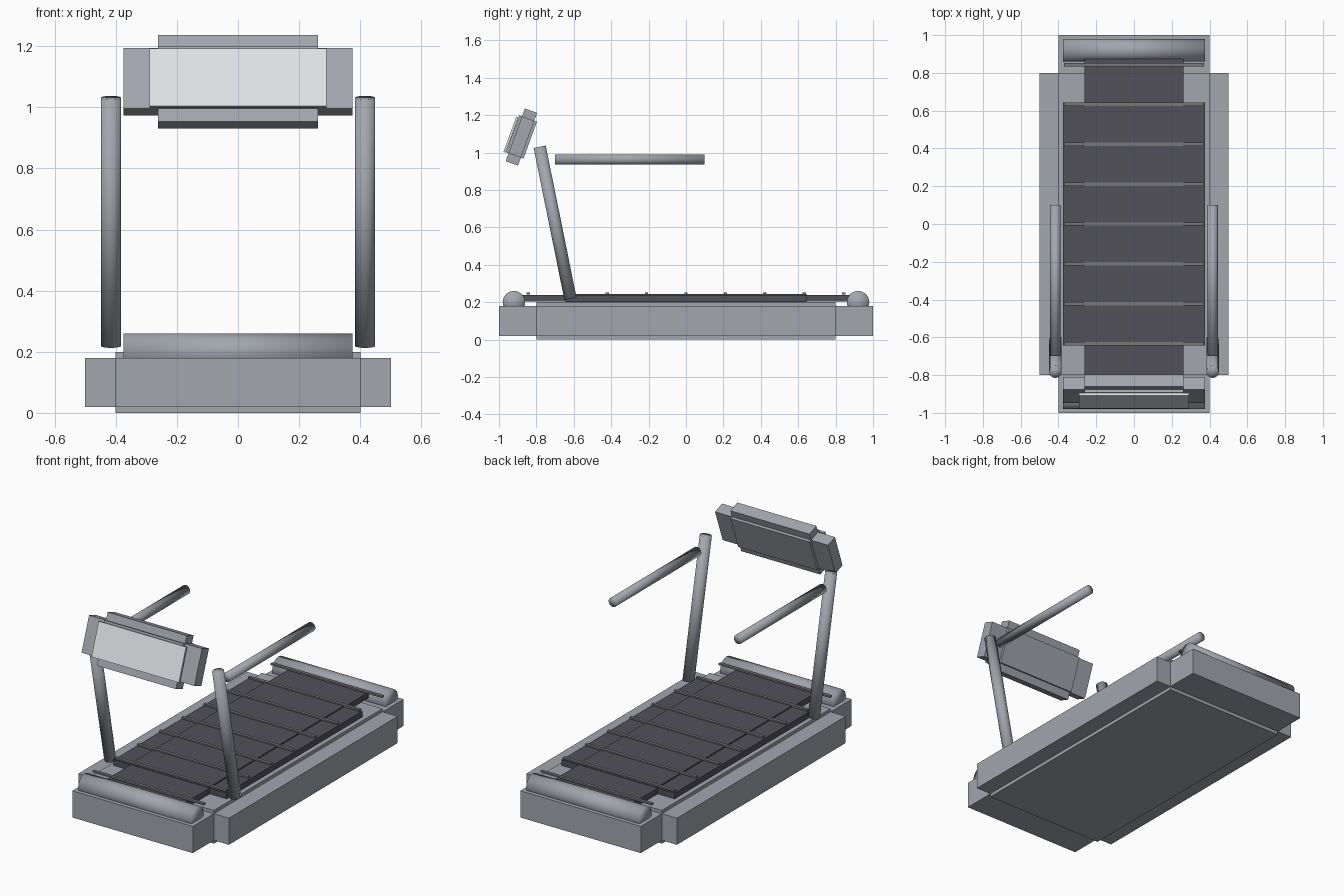
import bpy, bmesh, math
from mathutils import Matrix, Vector

if "Cube" in bpy.data.objects:
    bpy.data.objects.remove(bpy.data.objects["Cube"], do_unlink=True)


def material(name, rgb):
    m = bpy.data.materials.new(name)
    m.use_nodes = True
    m.diffuse_color = (*rgb, 1)
    bsdf = next(n for n in m.node_tree.nodes if n.type == "BSDF_PRINCIPLED")
    bsdf.inputs["Base Color"].default_value = (*rgb, 1)
    return m


FRAME = material("frame grey", (0.36, 0.385, 0.42))
BELT = material("belt charcoal", (0.085, 0.082, 0.1))
SLAT = material("slat grey", (0.19, 0.19, 0.19))
SCREEN = material("screen pale grey", (0.74, 0.76, 0.79))


def finish(name, bm, mat, centre, tilt=0.0, smooth=False):
    """Turn a bmesh into a named object tilted about x."""
    mesh = bpy.data.meshes.new(name)
    bm.to_mesh(mesh)
    bm.free()
    mesh.materials.append(mat)
    for p in mesh.polygons:
        p.use_smooth = smooth
    ob = bpy.data.objects.new(name, mesh)
    bpy.context.collection.objects.link(ob)
    ob.location = centre
    ob.rotation_euler.x = tilt
    return ob


def add_box(bm, half, centre=(0, 0, 0)):
    size = Matrix.Diagonal((*[2 * h for h in half], 1))
    bmesh.ops.create_cube(bm, size=1, matrix=Matrix.Translation(centre) @ size)


def box(name, mat, half, centre, tilt=0.0):
    bm = bmesh.new()
    add_box(bm, half)
    return finish(name, bm, mat, centre, tilt)


def stepped_box(name, mat, half, inset, centre, tilt=0.0):
    """Block with stepped edges: one box per axis, long on that axis only."""
    bm = bmesh.new()
    for axis in range(3):
        add_box(bm, [h if i == axis else h * inset for i, h in enumerate(half)])
    return finish(name, bm, mat, centre, tilt)


def tube(name, mat, radius, length, centre, axis="Z", tilt=0.0):
    bm = bmesh.new()
    turn = {"X": Matrix.Rotation(math.pi / 2, 4, "Y"),
            "Y": Matrix.Rotation(math.pi / 2, 4, "X"),
            "Z": Matrix.Identity(4)}[axis]
    bmesh.ops.create_cone(bm, cap_ends=True, cap_tris=True, segments=32,
                          radius1=radius, radius2=radius, depth=length, matrix=turn)
    return finish(name, bm, mat, centre, tilt, smooth=True)


# Base, running belt and its cross slats
stepped_box("base", FRAME, (0.5, 1.0, 0.1), 0.8, (0, 0, 0.1))
stepped_box("running_belt", BELT, (0.375, 0.92, 0.025), 0.7, (0, 0, 0.22))
for i in range(-4, 5):
    box(f"belt_slat_{i + 5}", SLAT, (0.37, 0.009, 0.005), (0, i * 0.211, 0.247))

# Rollers at both ends of the belt
for name, y in (("front_roller", -0.92), ("back_roller", 0.92)):
    tube(name, FRAME, 0.06, 0.75, (0, y, 0.2), "X")

# Leaning posts and level handrails
for side, x in (("left", 0.416), ("right", -0.416)):
    tube(f"{side}_post", FRAME, 0.033, 0.828, (x, -0.7, 0.625), "Z", 0.2)
    tube(f"{side}_handrail", FRAME, 0.0275, 0.8, (x, -0.3, 0.963), "Y")

# Tilted console with a screen plate on its front
TILT = -0.35
centre = Vector((0, -0.88, 1.083))
stepped_box("console", FRAME, (0.375, 0.05, 0.15), 0.7, centre, TILT)
offset = Matrix.Rotation(TILT, 3, "X") @ Vector((0, -0.057, -0.007))
box("console_screen", SCREEN, (0.29, 0.006, 0.1), centre + offset, TILT)
